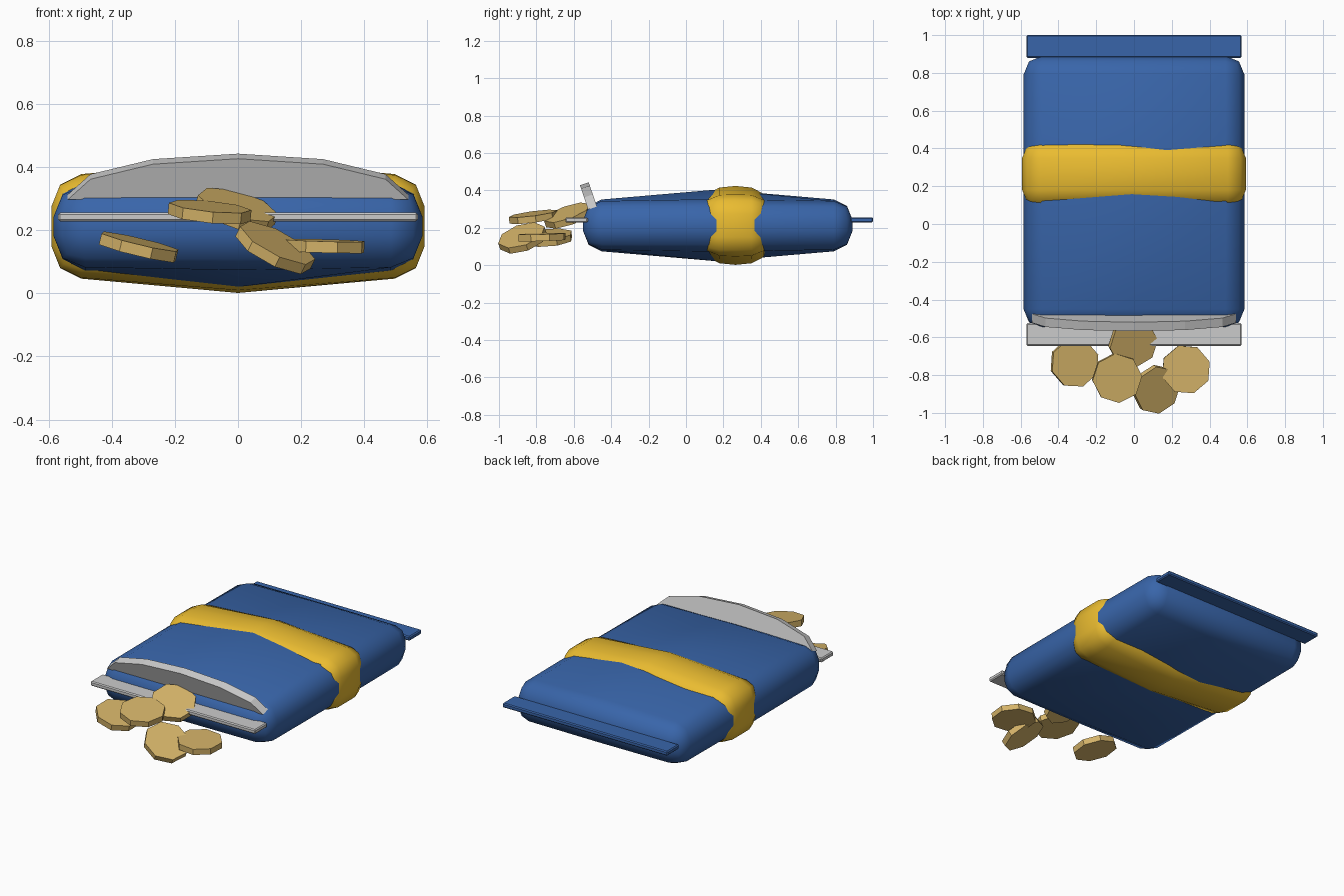
import bpy, bmesh
from math import radians, sin, cos, pi
from mathutils import Matrix, Euler

if "Cube" in bpy.data.objects:
    bpy.data.objects.remove(bpy.data.objects["Cube"])


def material(name, rgb):
    m = bpy.data.materials.new(name)
    m.diffuse_color = (*rgb, 1)
    m.use_nodes = True
    m.node_tree.nodes["Principled BSDF"].inputs["Base Color"].default_value = m.diffuse_color
    return m


BLUE = material("blue_foil", (0.04, 0.13, 0.40))
GOLD = material("gold_band", (0.82, 0.50, 0.03))
CHIP = material("chip", (0.66, 0.45, 0.14))


def finish(name, bm, mat=None, bevel=0, segments=2, smooth=False):
    bmesh.ops.recalc_face_normals(bm, faces=bm.faces)
    me = bpy.data.meshes.new(name)
    bm.to_mesh(me)
    bm.free()
    ob = bpy.data.objects.new(name, me)
    bpy.context.collection.objects.link(ob)
    if mat:
        me.materials.append(mat)
    if bevel:
        b = ob.modifiers.new("bevel", 'BEVEL')
        b.width, b.segments = bevel, segments
        b.limit_method, b.angle_limit = 'ANGLE', radians(40)
    for p in me.polygons:
        p.use_smooth = smooth
    return ob


def box(name, hx, y0, y1, zc, hz, mat=None, bevel=0, segments=2,
        bulge=0, end_bulge=0, smooth=False):
    """Box whose top and bottom centres can be puffed outwards."""
    bm = bmesh.new()
    bmesh.ops.create_cube(bm, size=2)
    if bulge:
        bmesh.ops.subdivide_edges(bm, edges=bm.edges[:], cuts=1, use_grid_fill=True)
    for v in bm.verts:
        x, y, z = v.co
        puff = 0
        if abs(x) < 0.1:
            puff = bulge if abs(y) < 0.1 else end_bulge
        v.co = (x * hx, (y0 + y1) / 2 + y * (y1 - y0) / 2, zc + z * (hz + puff))
    return finish(name, bm, mat, bevel, segments, smooth)


# puffed bag and the band around it
box("bag_body", 0.585, -0.55, 0.89, 0.2125, 0.13, BLUE, 0.1, 2, 0.062, 0, True)
box("bag_band", 0.592, 0.085, 0.445, 0.2125, 0.157, GOLD, 0.095, 2, 0.054, 0.036, True)

# flat seals at both ends
box("back_seal", 0.57, 0.88, 1.0, 0.242, 0.014, BLUE, 0.006, 1)
box("front_lip", 0.57, -0.645, -0.525, 0.242, 0.014, None, 0.006, 1)

# torn-open flap: half ellipse slab leaning forwards
bm = bmesh.new()
arc = [(0.54 * cos(i * pi / 6), 0.13 * sin(i * pi / 6)) for i in range(7)]
front = bm.faces.new([bm.verts.new((x, -0.523 - 0.34 * h, 0.297 + h)) for x, h in arc])
new = bmesh.ops.extrude_face_region(bm, geom=[front])["geom"]
bmesh.ops.translate(bm, vec=(0.047, 0.016, 0)[1:2] and (0, 0.047, 0.016),
                    verts=[v for v in new if isinstance(v, bmesh.types.BMVert)])
finish("open_flap", bm)

# spilled chips: centre, then tilt angles in degrees
chips = [
    ((-0.315, -0.735, 0.147), (9, 11, 20)),
    ((-0.005, -0.63, 0.265), (21, 13, 10)),
    ((-0.09, -0.815, 0.258), (8, 5, 5)),
    ((0.118, -0.875, 0.145), (22, 23, 12)),
    ((0.275, -0.77, 0.150), (2, 1, 18)),
]
for i, (pos, rot) in enumerate(chips):
    bm = bmesh.new()
    tilt = Euler([radians(a) for a in rot]).to_matrix().to_4x4()
    bmesh.ops.create_cone(bm, cap_ends=True, segments=8, radius1=0.132,
                          radius2=0.132, depth=0.036,
                          matrix=Matrix.Translation(pos) @ tilt)
    finish(f"chip_{i + 1}", bm, CHIP)
